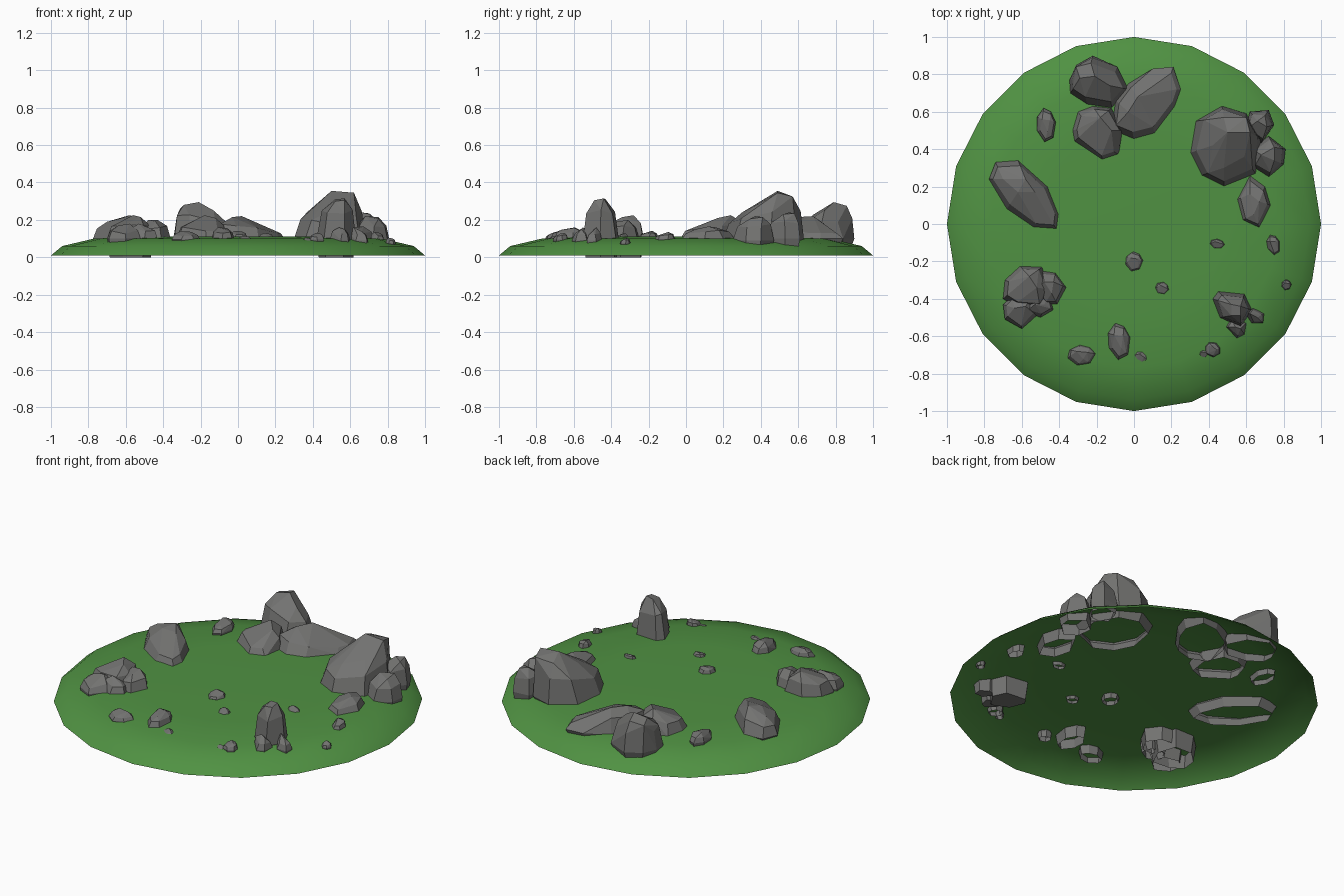
import bpy, bmesh, math, random
from mathutils import Vector

random.seed(4)


def material(name, colour):
    m = bpy.data.materials.new(name)
    m.diffuse_color = (*colour, 1)
    return m


GREEN = material("grass green", (0.080, 0.285, 0.055))
GREY = material("stone grey", (0.170, 0.170, 0.165))


def finish(bm, name, mat):
    mesh = bpy.data.meshes.new(name)
    bm.to_mesh(mesh)
    bm.free()
    mesh.materials.append(mat)
    ob = bpy.data.objects.new(name, mesh)
    bpy.context.collection.objects.link(ob)
    return ob


# Grass mound: open, smooth 20-sided shell
bm = bmesh.new()
rings = []
for r, z in [(1, 0.01), (0.94, 0.06), (0.77, 0.1), (0.5, 0.11)]:
    rings.append([bm.verts.new((r * math.cos(i * math.pi / 10),
                                r * math.sin(i * math.pi / 10), z)) for i in range(20)])
for a, b in zip(rings, rings[1:]):
    for i in range(20):
        j = (i + 1) % 20
        bm.faces.new((a[i], a[j], b[j], b[i]))
bm.faces.new(rings[-1])
for f in bm.faces:
    f.smooth = True
finish(bm, "grass_mound", GREEN)


def rock(name, outline, tops, base=0.05, closed=False, widest=0.10):
    """Faceted boulder: hull of a base ring, widest ring, shoulder ring and top points."""
    bm = bmesh.new()
    c = sum((Vector(p) for p in outline), Vector((0, 0))) / len(outline)
    for p in outline:
        p = Vector(p)
        b = c + (p - c) * 0.88
        bm.verts.new((b.x, b.y, base))
        bm.verts.new((p.x, p.y, widest))
        t = min((Vector(t) for t in tops), key=lambda t: (t.xy - p).length)
        s = p.lerp(t.xy, 0.28)
        bm.verts.new((s.x, s.y, widest + (t.z - widest) * random.uniform(0.55, 0.72)))
    for t in tops:
        bm.verts.new(t)
    res = bmesh.ops.convex_hull(bm, input=bm.verts[:])
    junk = [v for v in res["geom_interior"] + res["geom_unused"]
            if isinstance(v, bmesh.types.BMVert) and v.is_valid]
    bmesh.ops.delete(bm, geom=list(set(junk)), context='VERTS')
    bmesh.ops.recalc_face_normals(bm, faces=bm.faces[:])
    if not closed:
        under = [f for f in bm.faces if all(v.co.z < base + 0.001 for v in f.verts)]
        bmesh.ops.delete(bm, geom=under, context='FACES')
    bmesh.ops.dissolve_limit(bm, angle_limit=math.radians(9),
                             verts=bm.verts[:], edges=bm.edges[:])
    return finish(bm, name, GREY)


# Back group of three boulders
rock("back_tall_boulder",
     [(-.345, .77), (-.31, .85), (-.22, .9), (-.09, .84), (-.03, .72), (-.12, .62), (-.25, .64), (-.34, .7)],
     [(-.31, .84, .26), (-.23, .86, .275), (-.29, .78, .28), (-.21, .79, .295), (-.13, .74, .25)])
rock("back_sloping_boulder",
     [(-.12, .5), (0, .45), (.11, .48), (.22, .63), (.25, .72), (.21, .84), (.1, .83), (-.03, .75), (-.1, .66)],
     [(-.03, .6, .215), (.02, .68, .22), (.08, .62, .19), (.17, .72, .15)])
rock("back_front_boulder",
     [(-.33, .5), (-.32, .44), (-.17, .34), (-.08, .37), (-.06, .5), (-.12, .62), (-.22, .63), (-.3, .6)],
     [(-.24, .52, .19), (-.18, .57, .225), (-.12, .5, .21), (-.18, .43, .17)])

# Right group: highest boulder with two lower neighbours
rock("right_high_boulder",
     [(.3, .38), (.33, .55), (.47, .63), (.6, .59), (.68, .45), (.65, .27), (.48, .2), (.36, .26)],
     [(.5, .49, .355), (.62, .49, .345), (.6, .57, .325), (.48, .57, .32), (.42, .42, .28),
      (.48, .3, .24), (.59, .36, .27)])
rock("right_back_boulder",
     [(.59, .5), (.62, .6), (.72, .61), (.75, .53), (.68, .43)],
     [(.66, .55, .24), (.7, .58, .235), (.71, .52, .23)])
rock("right_side_boulder",
     [(.63, .4), (.72, .47), (.81, .4), (.8, .32), (.72, .25), (.64, .3)],
     [(.68, .37, .22), (.75, .41, .215), (.75, .34, .205)], 0.03, widest=0.09)
rock("right_low_boulder",
     [(.55, .13), (.62, .26), (.7, .2), (.73, .1), (.67, -.02), (.58, .02)],
     [(.62, .16, .16), (.67, .12, .165), (.64, .05, .15)], 0.04)

# Long boulder on the left
rock("left_boulder",
     [(-.775, .24), (-.74, .33), (-.62, .34), (-.46, .2), (-.4, .05), (-.41, -.03), (-.54, -.02), (-.68, .08)],
     [(-.7, .24, .19), (-.58, .24, .225), (-.53, .17, .21), (-.62, .17, .21), (-.48, .06, .17)])

# Broken pile at the front left
rock("front_left_main",
     [(-.7, -.4), (-.69, -.3), (-.61, -.225), (-.49, -.23), (-.45, -.35), (-.5, -.46), (-.62, -.45)],
     [(-.62, -.33, .2), (-.56, -.28, .225), (-.52, -.34, .215)], 0.0)
rock("front_left_side",
     [(-.53, -.36), (-.49, -.25), (-.42, -.26), (-.36, -.34), (-.41, -.43), (-.48, -.43)],
     [(-.48, -.31, .2), (-.43, -.31, .2), (-.44, -.37, .19)], 0.03)
rock("front_left_low",
     [(-.7, -.43), (-.69, -.51), (-.6, -.56), (-.52, -.49), (-.55, -.4), (-.65, -.38)],
     [(-.64, -.45, .17), (-.58, -.44, .18), (-.61, -.51, .14)], 0.03)
rock("front_left_chip",
     [(-.58, -.47), (-.5, -.5), (-.43, -.46), (-.45, -.38), (-.55, -.38)],
     [(-.53, -.43, .18), (-.48, -.43, .16)], 0.04)

# Pointed stone at the front right with chips round its foot
rock("front_right_spire",
     [(.42, -.4), (.45, -.36), (.59, -.375), (.63, -.46), (.57, -.55), (.46, -.5)],
     [(.52, -.43, .31), (.57, -.44, .315), (.57, -.49, .305), (.52, -.49, .3)], 0.0, True)
rock("spire_right_chip",
     [(.58, -.46), (.64, -.45), (.695, -.48), (.69, -.53), (.63, -.53)],
     [(.62, -.48, .16), (.66, -.5, .14)], 0.02, True, 0.09)
rock("spire_front_chip",
     [(.49, -.55), (.52, -.5), (.6, -.53), (.59, -.59), (.55, -.61)],
     [(.54, -.55, .16), (.57, -.56, .15)], 0.02, True, 0.09)

# Scattered small stones: x, y, half sizes, turn, top, base
stones = [
    (-.47, .53, .053, .09, 5, .16, .07), (-.28, -.7, .078, .055, 0, .14, .05),
    (-.08, -.625, .063, .1, 8, .16, .04), (.035, -.712, .04, .035, -30, .115, .06),
    (0, -.2, .048, .052, 0, .142, .08), (.15, -.342, .037, .032, -20, .13, .09),
    (.445, -.105, .04, .025, -10, .13, .09), (.745, -.11, .037, .055, 15, .135, .06),
    (.815, -.325, .027, .028, 0, .105, .05), (.42, -.67, .045, .04, -35, .13, .06),
    (.372, -.693, .026, .024, 0, .105, .06)]
for n, (x, y, rx, ry, turn, top, base) in enumerate(stones):
    a = math.radians(turn)

    def at(u, v):
        return (x + u * rx * math.cos(a) - v * ry * math.sin(a),
                y + u * rx * math.sin(a) + v * ry * math.cos(a))
    outline = [at(u, v) for u, v in [(1, .1), (.6, .75), (-.1, 1), (-.85, .5),
                                     (-.95, -.3), (-.3, -1), (.6, -.8)]]
    tops = [(*at(-.35, .35), top), (*at(.4, .25), top - .004), (*at(.1, -.4), top - .012)]
    rock("small_stone_%d" % (n + 1), outline, tops, base, False, base + (top - base) * .5)
